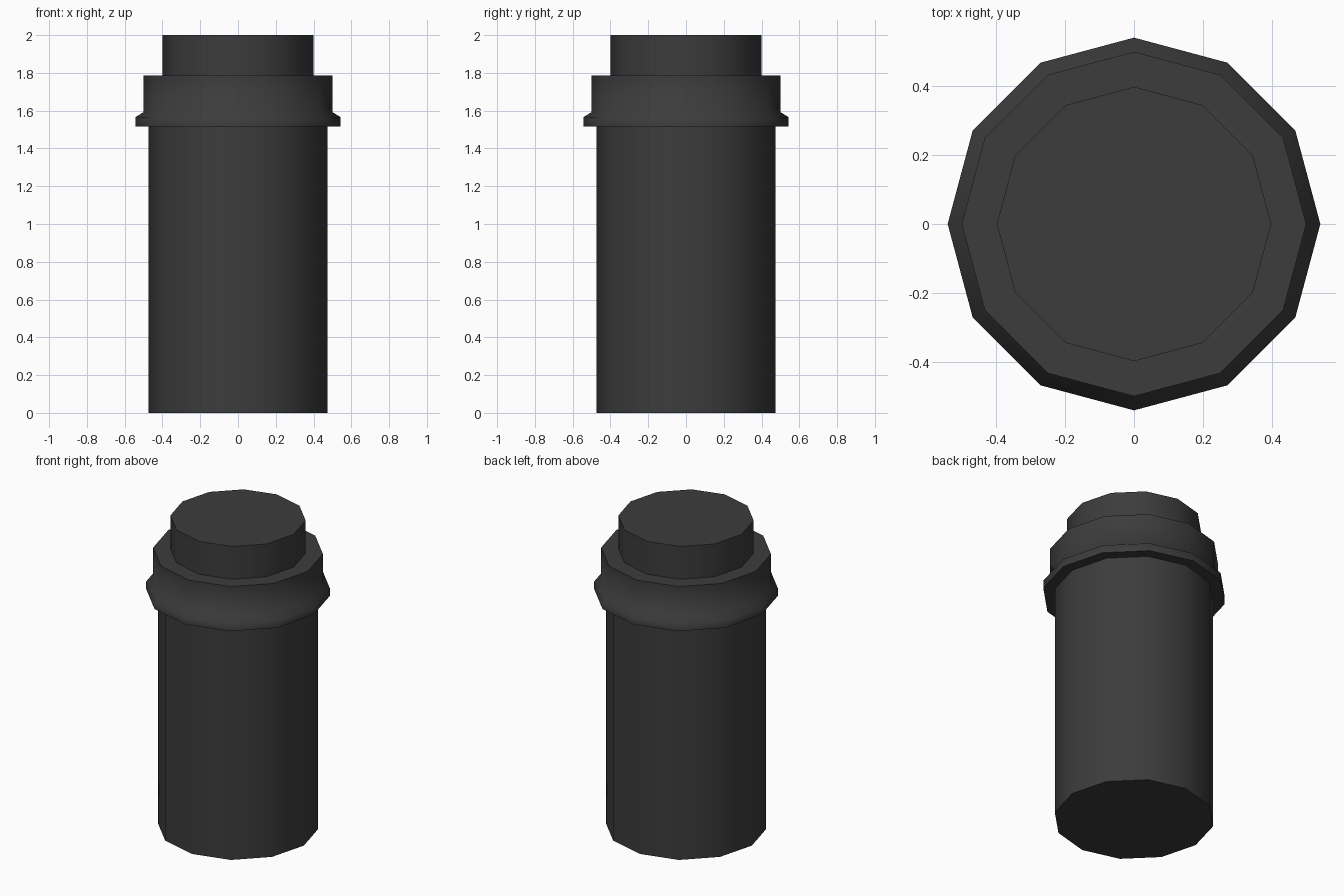
import bpy, bmesh, math

if "Cube" in bpy.data.objects:
    bpy.data.objects.remove(bpy.data.objects["Cube"])

SIDES = 12

# Dark finish
dark = bpy.data.materials.new("dark_grey")
dark.diffuse_color = (0.045, 0.045, 0.045, 1)
dark.use_nodes = True
dark.node_tree.nodes["Principled BSDF"].inputs["Base Color"].default_value = dark.diffuse_color

# Outline from bottom to top: body, flared rim, collar, neck (radius, height)
profile = [(0.473, 0), (0.473, 1.516), (0.542, 1.516), (0.542, 1.566),
           (0.501, 1.592), (0.501, 1.787), (0.399, 1.787), (0.399, 2.0)]

bm = bmesh.new()
rings = [[bm.verts.new((r * math.cos(2 * math.pi * i / SIDES),
                        r * math.sin(2 * math.pi * i / SIDES), z))
          for i in range(SIDES)] for r, z in profile]
for low, high in zip(rings, rings[1:]):
    for i in range(SIDES):
        j = (i + 1) % SIDES
        bm.faces.new((low[i], low[j], high[j], high[i]))

# Flat bottom and top
bm.faces.new(rings[0][::-1])
bm.faces.new(rings[-1])

# Smooth sides, hard steps
bm.normal_update()
for f in bm.faces:
    f.smooth = True
for e in bm.edges:
    e.smooth = e.calc_face_angle() < math.radians(62)

mesh = bpy.data.meshes.new("canister")
bm.to_mesh(mesh)
bm.free()
mesh.materials.append(dark)
canister = bpy.data.objects.new("canister", mesh)
bpy.context.collection.objects.link(canister)
